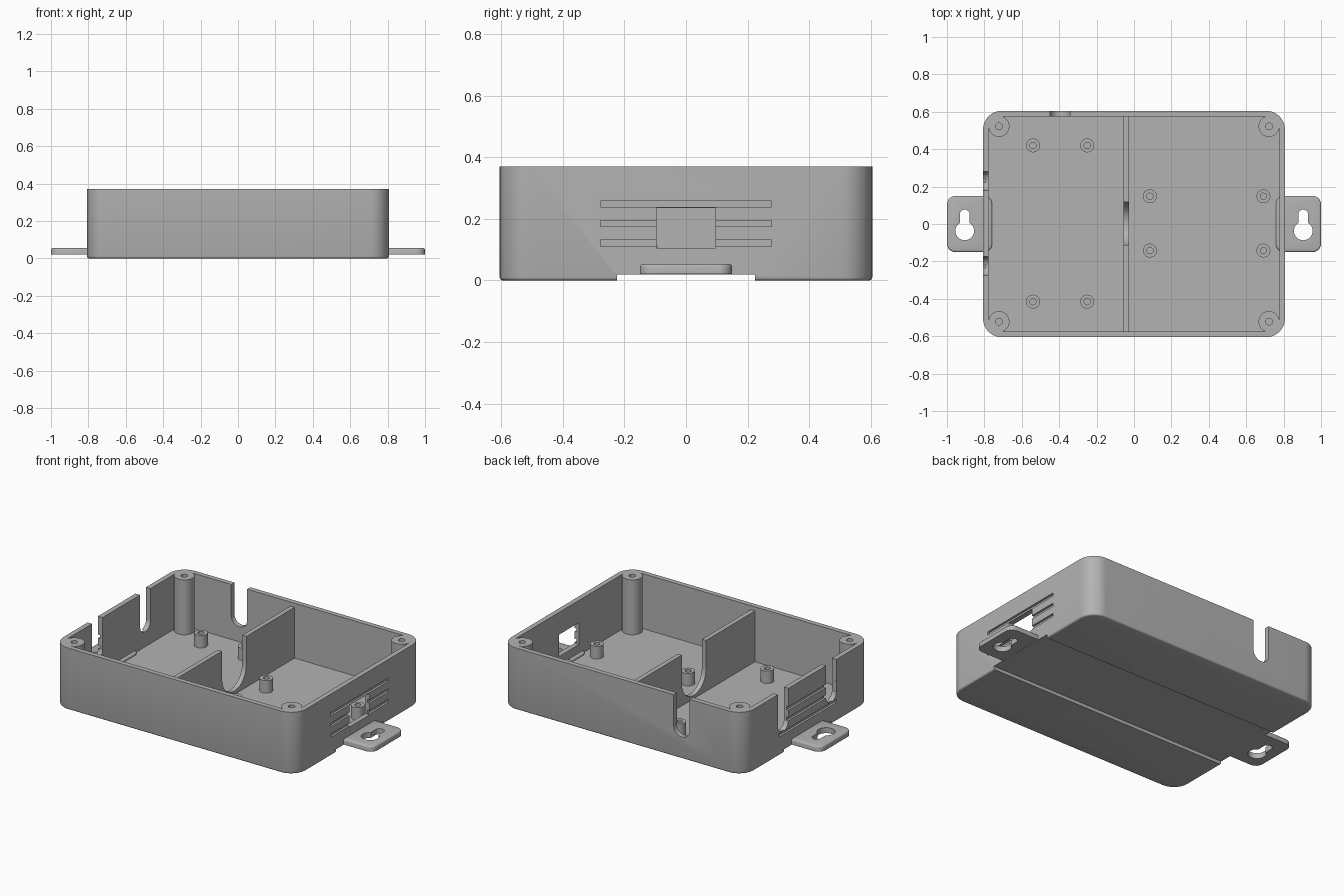
import bpy, bmesh, math

if "Cube" in bpy.data.objects:
    bpy.data.objects.remove(bpy.data.objects["Cube"], do_unlink=True)

grey = bpy.data.materials.new("plain grey")
grey.use_nodes = True
COLOUR = (0.45, 0.45, 0.45, 1)
grey.diffuse_color = COLOUR
grey.node_tree.nodes["Principled BSDF"].inputs["Base Color"].default_value = COLOUR

W, D, H = 0.807, 0.605, 0.37        # half width, half depth, height
WALL, FLOOR = 0.03, 0.04


def rounded(cu, cv, hu, hv, r, n=10):
    """Outline of a rounded rectangle with half sizes hu, hv."""
    pts = []
    for k, (su, sv) in enumerate([(1, 1), (-1, 1), (-1, -1), (1, -1)]):
        for i in range(n + 1):
            a = math.pi / 2 * (k + i / n)
            pts.append((cu + su * (hu - r) + r * math.cos(a),
                        cv + sv * (hv - r) + r * math.sin(a)))
    return pts


def prism(name, outline, lo, hi, axis="z", bevel_at=None, bevel=0.01):
    """Extrude an outline along an axis, optionally bevelling one end."""
    place = {"x": lambda u, v, t: (t, u, v),
             "y": lambda u, v, t: (u, t, v),
             "z": lambda u, v, t: (u, v, t)}[axis]
    bm = bmesh.new()
    base = bm.faces.new([bm.verts.new(place(u, v, lo)) for u, v in outline])
    bmesh.ops.remove_doubles(bm, verts=bm.verts, dist=1e-5)
    base = bm.faces[:][0]
    top = bmesh.ops.extrude_face_region(bm, geom=[base], use_keep_orig=True)["geom"]
    move = [v for v in top if isinstance(v, bmesh.types.BMVert)]
    bmesh.ops.translate(bm, verts=move, vec=place(0, 0, hi - lo))
    if bevel_at is not None:
        rim = [e for e in bm.edges if all(abs(v.co.z - bevel_at) < 1e-5 for v in e.verts)]
        bmesh.ops.bevel(bm, geom=rim, offset=bevel, segments=3, profile=0.5, affect="EDGES")
    bmesh.ops.recalc_face_normals(bm, faces=bm.faces)
    mesh = bpy.data.meshes.new(name)
    bm.to_mesh(mesh)
    bm.free()
    mesh.materials.append(grey)
    ob = bpy.data.objects.new(name, mesh)
    bpy.context.collection.objects.link(ob)
    return ob


def box(name, x0, x1, y0, y1, z0, z1):
    return prism(name, [(x0, y0), (x1, y0), (x1, y1), (x0, y1)], z0, z1)


def disc(name, x, y, r, lo, hi):
    return prism(name, rounded(x, y, r, r, r, 8), lo, hi)


def activate(ob):
    bpy.ops.object.select_all(action="DESELECT")
    ob.select_set(True)
    bpy.context.view_layer.objects.active = ob


def cut(target, *cutters):
    """Subtract each cutter from the target and discard it."""
    activate(target)
    for c in cutters:
        c.hide_render = True
        mod = target.modifiers.new("cut", "BOOLEAN")
        mod.operation, mod.solver, mod.object = "DIFFERENCE", "EXACT", c
        bpy.ops.object.modifier_apply(modifier=mod.name)
        bpy.data.objects.remove(c, do_unlink=True)


def finish(ob):
    activate(ob)
    bpy.ops.object.shade_smooth_by_angle(angle=math.radians(35))


# Tray shell with the corner screw posts left standing in the cavity
shell = prism("tray_shell", rounded(0, 0, W, D, 0.1, 12), 0, H, bevel_at=0)
cavity = prism("cavity", rounded(0, 0, W - WALL, D - WALL, 0.07), FLOOR, 0.5)
corners = [(sx, sy) for sx in (-1, 1) for sy in (-1, 1)]
PX, PY = 0.722, 0.522
for sx, sy in corners:
    xs, ys = sorted((sx * PX, sx * 0.8)), sorted((sy * PY, sy * 0.6))
    cut(cavity, disc("post", sx * PX, sy * PY, 0.056, 0, 0.6),
        box("post_corner", *xs, *ys, 0, 0.6))
cut(shell, cavity)
for sx, sy in corners:
    cut(shell, disc("screw_hole", sx * PX, sy * PY, 0.018, 0.15, 0.5))

# Channel along the underside
cut(shell, box("channel", -1, 1, -0.224, 0.224, -0.1, 0.02))

# Shallow grooves in both end walls
for sx in (-1, 1):
    xs = sorted((sx * (W - 0.013), sx * 0.9))
    for z in (0.121, 0.185, 0.249):
        cut(shell, box("groove", *xs, -0.277, 0.277, z - 0.01, z + 0.01))

# Socket opening in the left wall, cable slots in the right and back walls
cut(shell, box("socket", 0.7, 0.9, -0.096, 0.096, 0.105, 0.236))
for y in (-0.225, 0.23):
    cut(shell, prism("cable_slot", rounded(y, 0.38, 0.05, 0.25, 0.05), -0.9, -0.765, "x"))
cut(shell, prism("cable_slot", rounded(-0.395, 0.38, 0.053, 0.25, 0.053), 0.56, 0.7, "y"))
finish(shell)

# Dividing wall with a wide U notch
divider = box("divider", -0.055, -0.027, -D + 0.01, D - 0.01, 0.03, 0.345)
cut(divider, prism("notch", rounded(0.003, 0.38, 0.115, 0.32, 0.115), -0.1, 0.1, "x"))
finish(divider)

# Hollow board standoffs
spots = [(x, y) for x in (-0.54, -0.25) for y in (-0.415, 0.42)]
spots += [(x, y) for x in (0.085, 0.692) for y in (-0.142, 0.148)]
for i, (x, y) in enumerate(spots):
    peg = disc(f"standoff_{i + 1}", x, y, 0.037, 0.03, 0.115)
    cut(peg, disc("bore", x, y, 0.017, 0.045, 0.2))
    finish(peg)

# Mounting tabs with keyholes
for side, sx in (("left", 1), ("right", -1)):
    tab = prism(f"{side}_mounting_tab", rounded(sx * 0.879, 0, 0.121, 0.15, 0.045),
                0.021, 0.054, bevel_at=0.054)
    cut(tab, disc("keyhole", sx * 0.905, -0.037, 0.05, 0, 0.1),
        prism("keyhole_neck", rounded(sx * 0.905, 0.02, 0.026, 0.057, 0.026), 0, 0.1))
    finish(tab)
